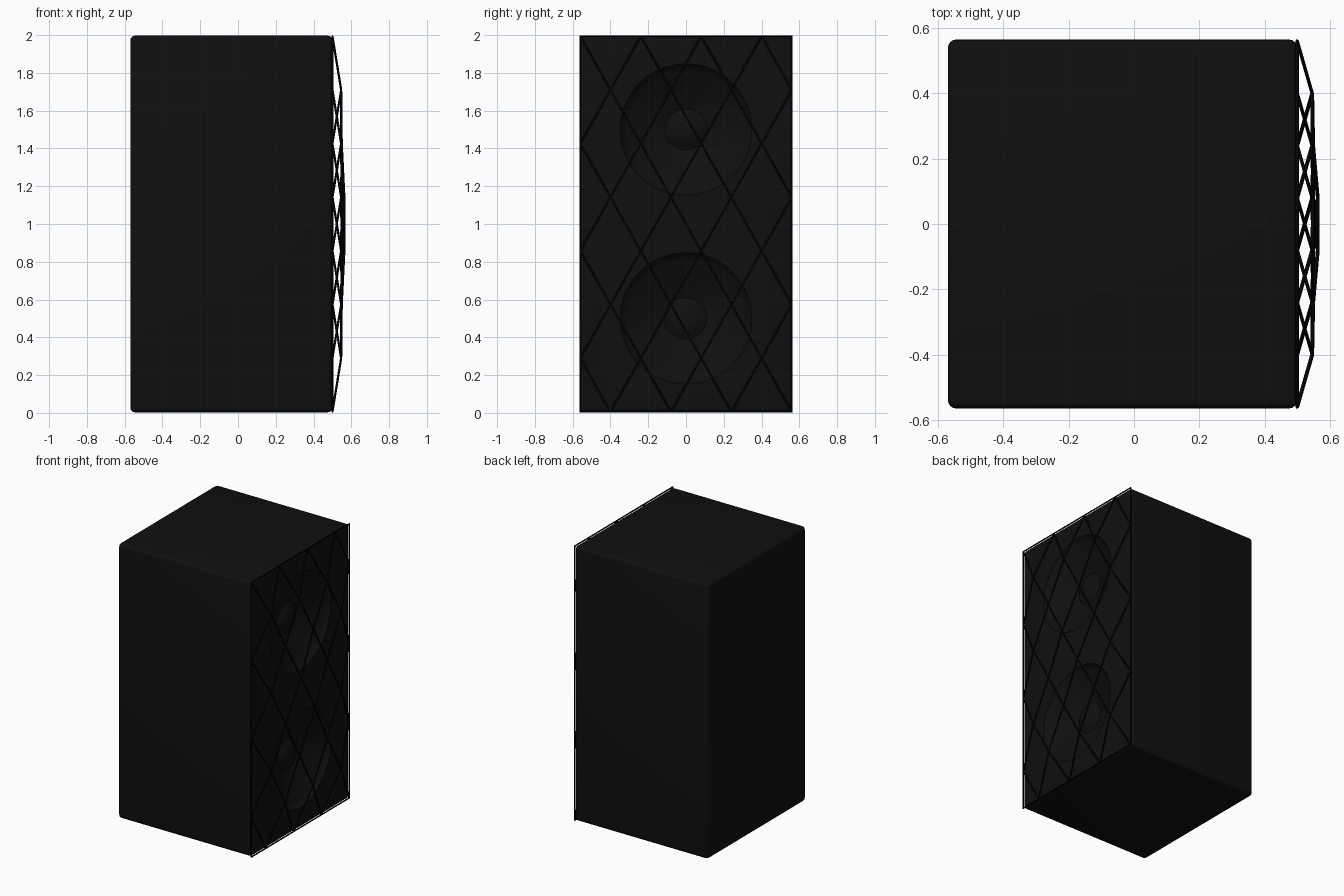
import bpy, bmesh, math

if "Cube" in bpy.data.objects:
    bpy.data.objects.remove(bpy.data.objects["Cube"])

def material(name, v):
    m = bpy.data.materials.new(name)
    m.diffuse_color = (v, v, v, 1)
    m.use_nodes = True
    m.node_tree.nodes["Principled BSDF"].inputs["Base Color"].default_value = m.diffuse_color
    return m

black = material("cabinet_black", 0.005)
wire_black = material("wire_black", 0.001)

FRONT = 0.50
HALF_W = 0.56

# cabinet: rounded box, grille side facing +x
bpy.ops.mesh.primitive_cube_add(size=1, location=((FRONT - 0.57) / 2, 0, 1))
cabinet = bpy.context.object
cabinet.name = "cabinet"
cabinet.scale = (FRONT + 0.57, 1.13, 1.994)
bpy.ops.object.transform_apply(location=False, rotation=False, scale=True)
cabinet.data.materials.append(black)
bev = cabinet.modifiers.new("bevel", 'BEVEL')
bev.width = 0.025
bev.segments = 4

def lathe_x(name, profile, z, segments=64):
    """Revolve (radius, x) profile about an x-parallel axis at height z."""
    bm = bmesh.new()
    vs = [bm.verts.new((x, 0, r)) for r, x in profile]
    es = [bm.edges.new(p) for p in zip(vs, vs[1:])]
    bmesh.ops.spin(bm, geom=vs + es, cent=(0, 0, 0), axis=(1, 0, 0),
                   angle=math.tau, steps=segments, use_merge=False)
    bmesh.ops.remove_doubles(bm, verts=bm.verts, dist=1e-4)
    bmesh.ops.recalc_face_normals(bm, faces=bm.faces)
    me = bpy.data.meshes.new(name)
    bm.to_mesh(me)
    bm.free()
    ob = bpy.data.objects.new(name, me)
    ob.location.z = z
    me.materials.append(black)
    bpy.context.collection.objects.link(ob)
    return ob

# speaker recesses: surround lip, cone and dust cap
cone = [(0, 0.60), (0.35, 0.60), (0.35, 0.503), (0.34, 0.485), (0.31, 0.465),
        (0.11, 0.39), (0.085, 0.405), (0.045, 0.42), (0, 0.425)]
for label, z in (("upper", 1.5), ("lower", 0.5)):
    cutter = lathe_x(label + "_speaker_cutter", cone, z)
    cutter.hide_render = True
    mod = cabinet.modifiers.new(label + "_speaker", 'BOOLEAN')
    mod.operation = 'DIFFERENCE'
    mod.solver = 'EXACT'
    mod.object = cutter

# bake the recesses, then discard the cutters
bpy.context.view_layer.objects.active = cabinet
for mod in list(cabinet.modifiers):
    bpy.ops.object.modifier_apply(modifier=mod.name)
for ob in list(bpy.data.objects):
    if ob.name.endswith("cutter"):
        bpy.data.objects.remove(ob)
cabinet.select_set(True)
bpy.ops.object.shade_smooth_by_angle(angle=math.radians(35))

# grille: bulging diamond mesh of wires on a 7 x 7 lattice
N = 7
BULGE = (0.0, 0.046, 0.049, 0.063)

def node(i, j):
    ring = min(i, N - i, j, N - j)
    return (FRONT + BULGE[ring], -HALF_W + 2 * HALF_W * i / N,
            0.006 + 1.988 * j / N)

def wires(name, paths):
    cu = bpy.data.curves.new(name, 'CURVE')
    cu.dimensions = '3D'
    cu.bevel_depth = 0.006
    cu.bevel_resolution = 1
    cu.use_fill_caps = True
    for pts, closed in paths:
        sp = cu.splines.new('POLY')
        sp.points.add(len(pts) - 1)
        for p, co in zip(sp.points, pts):
            p.co = (*co, 1)
        sp.use_cyclic_u = closed
    cu.materials.append(wire_black)
    bpy.context.collection.objects.link(bpy.data.objects.new(name, cu))

diagonals = []
for i in range(N + 1):
    for j in range(N + 1):
        on_edge = i == 0 or j in (0, N)
        if (i + j) % 2 == 0 or not on_edge:
            continue
        for dj in (1, -1):
            path, a, b = [], i, j
            while a <= N and 0 <= b <= N:
                path.append(node(a, b))
                a, b = a + 1, b + dj
            if len(path) > 1:
                diagonals.append((path, False))
wires("grille_mesh", diagonals)
wires("grille_border", [([node(0, 0), node(N, 0), node(N, N), node(0, N)], True)])
